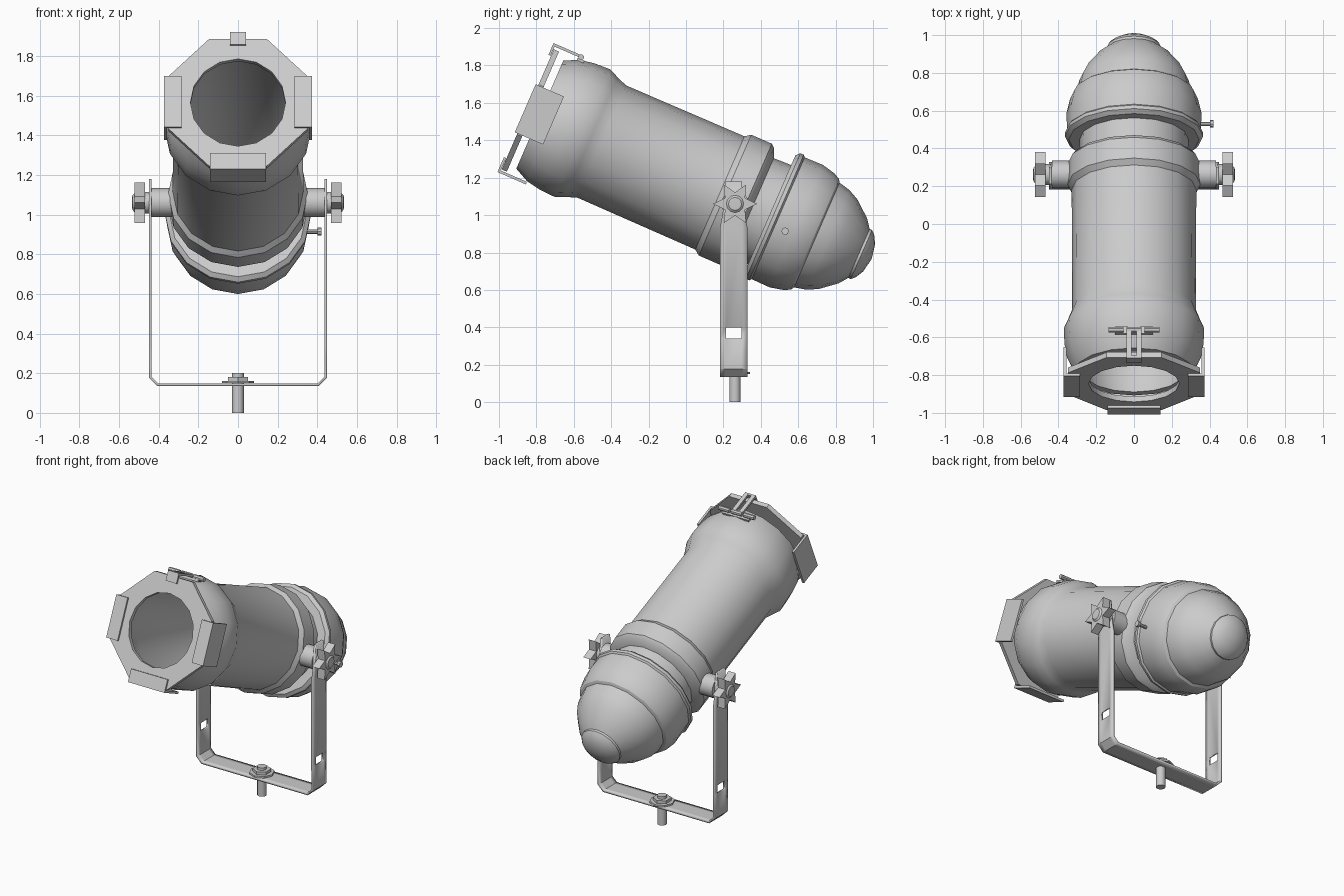
import bpy, bmesh
from math import sin, cos, pi, radians
from mathutils import Matrix, Vector

if "Cube" in bpy.data.objects:
    bpy.data.objects.remove(bpy.data.objects["Cube"])

metal = bpy.data.materials.new("grey_metal")
metal.use_nodes = True
metal.diffuse_color = (0.6, 0.6, 0.6, 1)
metal.node_tree.nodes["Principled BSDF"].inputs["Base Color"].default_value = (0.6, 0.6, 0.6, 1)

# Tilted lamp frame: local z runs forward along the barrel, local y is its top
TILT = Matrix.Translation((0, 0.438, 1.007)) @ Matrix.Rotation(radians(66.5), 4, 'X')
UPRIGHT = Matrix.Identity(4)
PIVOT = Vector((0, 0.262, 1.06))


def finish(name, bm, frame=UPRIGHT, recalc=True):
    if recalc:
        bmesh.ops.recalc_face_normals(bm, faces=bm.faces)
    mesh = bpy.data.meshes.new(name)
    bm.to_mesh(mesh)
    bm.free()
    mesh.materials.append(metal)
    obj = bpy.data.objects.new(name, mesh)
    bpy.context.collection.objects.link(obj)
    obj.matrix_world = frame
    bpy.ops.object.select_all(action='DESELECT')
    obj.select_set(True)
    bpy.context.view_layer.objects.active = obj
    bpy.ops.object.shade_smooth_by_angle(angle=radians(32))
    return obj


def lathe(name, profile, frame, sides=16, closed=False):
    """Turn (radius, height) points around local z."""
    bm = bmesh.new()
    rings = []
    for r, h in profile:
        if r == 0:
            rings.append([bm.verts.new((0, 0, h))] * sides)
        else:
            rings.append([bm.verts.new((r * sin(2 * pi * i / sides), r * cos(2 * pi * i / sides), h))
                          for i in range(sides)])
    pairs = list(zip(rings, rings[1:]))
    if closed:
        pairs.append((rings[-1], rings[0]))
    for a, b in pairs:
        for i in range(sides):
            j = (i + 1) % sides
            face = list(dict.fromkeys((a[i], a[j], b[j], b[i])))
            if len(face) > 2:
                bm.faces.new(face)
    return finish(name, bm, frame)


def box(name, low, high, frame=UPRIGHT):
    bm = bmesh.new()
    bmesh.ops.create_cube(bm, size=1)
    low, high = Vector(low), Vector(high)
    for v in bm.verts:
        v.co = (low + high) / 2 + v.co * (high - low)
    return finish(name, bm, frame)


def rod(name, radius, length, frame, sides=12):
    return lathe(name, [(0, 0), (radius, 0), (radius, length), (0, length)], frame, sides)


def prism(name, outline, depth, frame):
    bm = bmesh.new()
    face = bm.faces.new([bm.verts.new((x, y, 0)) for x, y in outline])
    new = bmesh.ops.extrude_face_region(bm, geom=[face])["geom"]
    bmesh.ops.translate(bm, vec=(0, 0, depth), verts=[v for v in new if isinstance(v, bmesh.types.BMVert)])
    return finish(name, bm, frame)


# Barrel: outer skin from the neck to the flared mouth, then back along the inside
lathe("barrel", [
    (.29, -.04), (.285, .09), (.335, .11), (.352, .13), (.352, .25), (.33, .28),
    (.327, .97), (.35, 1.03), (.372, 1.08), (.368, 1.17), (.354, 1.25), (.315, 1.33),
    (.27, 1.33), (.30, 1.2), (.30, .15), (.265, .08), (.25, -.15), (.12, -.4), (0, -.46)], TILT)

# Rear housing with its raised rim and rounded back
lathe("rear_housing", [
    (.27, -.01), (.345, -.01), (.366, -.03), (.366, -.05), (.355, -.06), (.357, -.165),
    (.34, -.24), (.322, -.275), (.305, -.285), (.29, -.35), (.26, -.41),
    (.19, -.495), (.135, -.537), (0, -.537)], TILT)
lathe("rear_cap", [(0, -.52), (.143, -.525), (.143, -.545), (.125, -.565), (.08, -.59), (0, -.605)], TILT)

# Octagonal filter frame with a round opening
bm = bmesh.new()
SIDES = 16
loops = []
for h in (1.37, 1.40):
    outer, inner = [], []
    for i in range(SIDES):
        a = 2 * pi * i / SIDES
        reach = .35 if i % 2 == 0 else .35 / cos(pi / 8)
        outer.append(bm.verts.new((reach * sin(a), reach * cos(a), h)))
        inner.append(bm.verts.new((.24 * sin(a), .24 * cos(a), h)))
    loops.append((outer, inner))
(o0, i0), (o1, i1) = loops
for a, b in ((o0, i0), (o0, o1), (o1, i1), (i0, i1)):
    for i in range(SIDES):
        j = (i + 1) % SIDES
        bm.faces.new((a[i], a[j], b[j], b[i]))
finish("filter_frame", bm, TILT)

# Holding clips on both sides and below: an arm along the barrel and a front lip
for label, turn in (("left", -90), ("right", 90), ("lower", 180)):
    frame = TILT @ Matrix.Rotation(radians(turn), 4, 'Z')
    box(label + "_clip_arm", (-.14, .357, 1.25), (.14, .372, 1.415), frame)
    box(label + "_clip_lip", (-.14, .285, 1.402), (.14, .372, 1.415), frame)

# Top latch with hinge pin
for side in (-1, 1):
    x = side * .027
    box("latch_arm", (x - .014, .365, 1.26), (x + .014, .38, 1.415), TILT)
box("latch_lip", (-.041, .312, 1.402), (.041, .38, 1.415), TILT)
box("latch_base", (-.1, .345, 1.225), (.1, .36, 1.265), TILT)
for x, length in ((-.135, .08), (-.04, .08), (.055, .08)):
    rod("hinge_barrel", .016, length,
        TILT @ Matrix.Translation((x, .37, 1.25)) @ Matrix.Rotation(pi / 2, 4, 'Y'), 8)

# Yoke: a bent strip with a square window in each arm
half = [(.405, .1425, .0725), (.4425, .18, .0725), (.4425, .34, .0725), (.4425, .40, .0725),
        (.4425, .94, .0725), (.4425, 1.0, .06), (.4425, 1.18, .043)]
path = [(-x, z, w) for x, z, w in reversed(half)] + half
bm = bmesh.new()
rows = [[bm.verts.new((x, .255 + y, z)) for y in (-w, -.042, .042, w)] for x, z, w in path]
for a, b in zip(rows, rows[1:]):
    window = {round(a[0].co.z, 2), round(b[0].co.z, 2)} == {.34, .4}
    for k in range(3):
        if not (window and k == 1):
            bm.faces.new((a[k], a[k + 1], b[k + 1], b[k]))
yoke = finish("yoke", bm)
solid = yoke.modifiers.new("thickness", 'SOLIDIFY')
solid.thickness = .015
solid.offset = 0

# Mounting bolt with washer and nut
rod("mounting_bolt", .03, .2, Matrix.Translation((0, .262, 0)))
rod("bolt_washer", .08, .012, Matrix.Translation((0, .262, .15)), 8)
rod("bolt_nut", .058, .022, Matrix.Translation((0, .262, .16)), 6)

# Pivot bosses and star knobs on both sides
star = [((.118 if i % 2 == 0 else .062) * cos(pi * i / 6), (.118 if i % 2 == 0 else .062) * sin(pi * i / 6))
        for i in range(12)]
for side, label in ((1, "left"), (-1, "right")):
    out = Matrix.Translation(PIVOT) @ Matrix.Rotation(side * pi / 2, 4, 'Y')
    spin = Matrix.Rotation(pi / 2, 4, 'Z')
    rod(label + "_pivot_boss", .073, .13, out @ Matrix.Translation((0, 0, .305)), 16)
    rod(label + "_knob_collar", .055, .04, out @ Matrix.Translation((0, 0, .44)), 12)
    prism(label + "_star_knob", star, .055, out @ Matrix.Translation((0, 0, .468)) @ spin)
    lathe(label + "_knob_cap", [(.05, .52), (.035, .533), (0, .535)], out, 12)

# Small locking screw on the left of the rear housing
screw = Matrix.Translation((0, .53, .914)) @ Matrix.Rotation(pi / 2, 4, 'Y')
rod("locking_screw", .011, .07, screw @ Matrix.Translation((0, 0, .34)), 8)
rod("locking_screw_head", .02, .02, screw @ Matrix.Translation((0, 0, .402)), 8)
